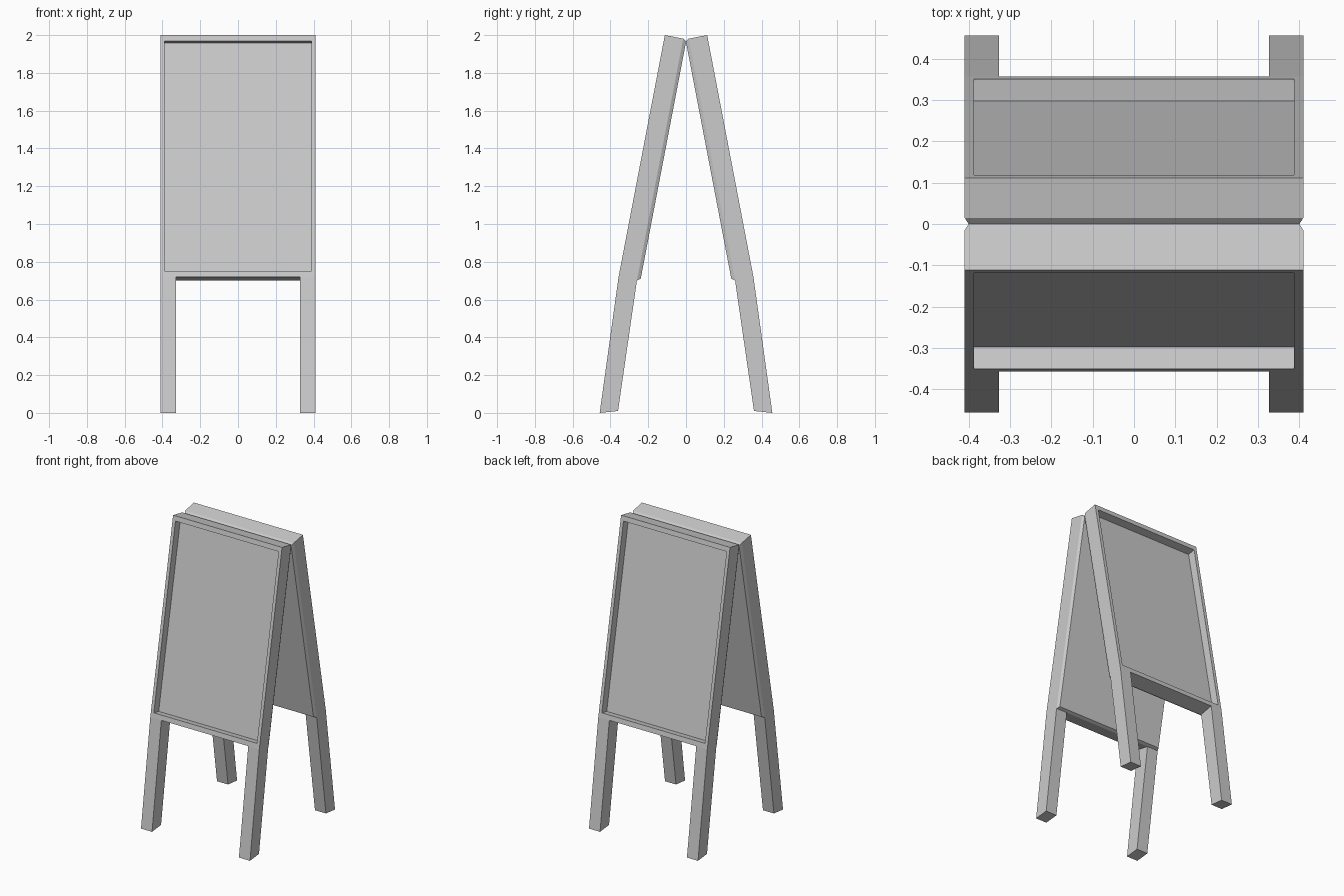
import bpy, bmesh
from math import pi
from mathutils import Vector, Matrix

if "Cube" in bpy.data.objects:
    bpy.data.objects.remove(bpy.data.objects["Cube"])

HALF_W = 0.41                       # half width of the board
TOP = Vector((0, -0.112, 2.0))      # outer top edge of the front board
BOT = Vector((0, -0.357, 0.72))     # outer bottom edge of the front board
DOWN = (BOT - TOP).normalized()
LENGTH = (BOT - TOP).length
INWARD = Vector((0, -DOWN.z, DOWN.y))   # from the outer face towards the middle
THICK = 0.099


def loft(name, rings, turn):
    """Closed solid through successive four-point rings, turned about z."""
    bm = bmesh.new()
    loops = [[bm.verts.new(p) for p in ring] for ring in rings]
    for a, b in zip(loops, loops[1:]):
        for i in range(4):
            j = (i + 1) % 4
            bm.faces.new((a[i], a[j], b[j], b[i]))
    bm.faces.new(loops[0])
    bm.faces.new(loops[-1])
    bmesh.ops.recalc_face_normals(bm, faces=bm.faces[:])
    bm.transform(Matrix.Rotation(turn, 4, 'Z'))
    mesh = bpy.data.meshes.new(name)
    bm.to_mesh(mesh)
    bm.free()
    obj = bpy.data.objects.new(name, mesh)
    bpy.context.collection.objects.link(obj)
    return obj


def board_ring(depth, side, end):
    """Rectangle parallel to the board, inset at the sides and ends."""
    w = HALF_W - side
    return [TOP + DOWN * u + INWARD * depth + Vector((x, 0, 0))
            for x, u in ((-w, end), (w, end), (w, LENGTH - end), (-w, LENGTH - end))]


for label, turn in (("front", 0), ("back", pi)):
    # Framed board: recessed panel, rim, edges, chamfered inner face
    loft(label + "_board", [
        board_ring(0.054, 0.022, 0.033),
        board_ring(0, 0.022, 0.033),
        board_ring(0, 0, 0),
        board_ring(THICK, 0, 0),
        board_ring(THICK + 0.018, 0.01, 0.012)], turn)

    # Legs, splayed a little less than the board
    inner = BOT + INWARD * THICK
    for side, s in (("left", -1), ("right", 1)):
        rings = []
        for (yo, zo), (yi, zi) in (((BOT.y, BOT.z), (inner.y, inner.z)),
                                   ((-0.457, 0.0), (-0.36, 0.01))):
            a, b = s * 0.327, s * HALF_W
            rings.append([(a, yo, zo), (b, yo, zo), (b, yi, zi), (a, yi, zi)])
        loft(f"{label}_{side}_leg", rings, turn)
